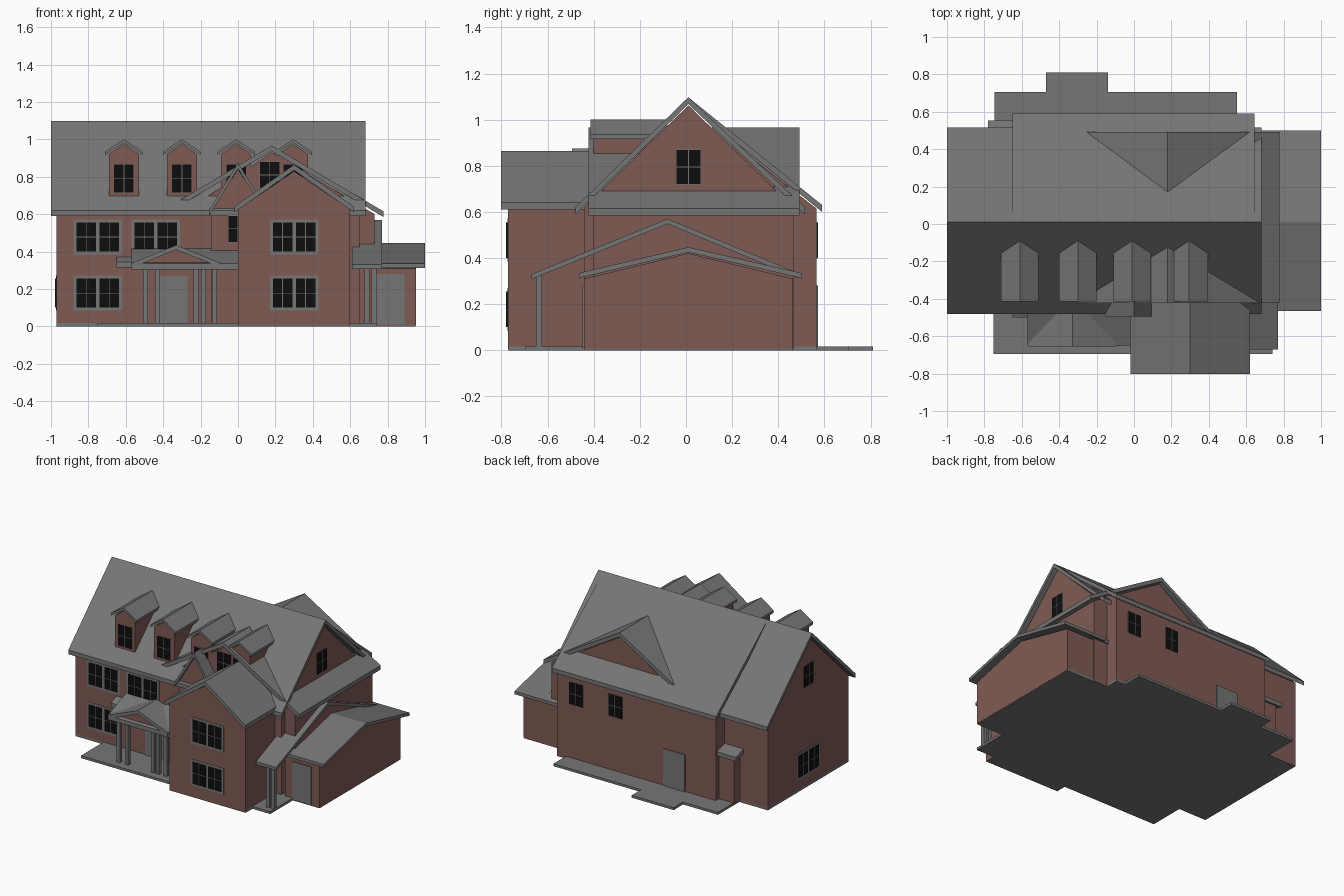
import bpy, bmesh

if "Cube" in bpy.data.objects:
    bpy.data.objects.remove(bpy.data.objects["Cube"])


def material(name, col):
    m = bpy.data.materials.new(name)
    m.diffuse_color = (*col, 1)
    m.use_nodes = True
    m.node_tree.nodes["Principled BSDF"].inputs["Base Color"].default_value = m.diffuse_color
    return m


GREY = material("roof grey", (0.18, 0.18, 0.18))
WALL = material("wall red brown", (0.215, 0.105, 0.09))
BLACK = material("window black", (0.004, 0.004, 0.004))


def finish(name, bm, mats):
    bmesh.ops.recalc_face_normals(bm, faces=bm.faces)
    me = bpy.data.meshes.new(name)
    bm.to_mesh(me)
    bm.free()
    for m in mats:
        me.materials.append(m)
    ob = bpy.data.objects.new(name, me)
    bpy.context.collection.objects.link(ob)
    return ob


def prism(name, pts, axis, a, b, mat):
    """Extrude a profile along axis: 'x' takes (y, z) points, 'y' takes (x, z)."""
    bm = bmesh.new()
    put = (lambda p, t: (t, p[0], p[1])) if axis == 'x' else (lambda p, t: (p[0], t, p[1]))
    r0 = [bm.verts.new(put(p, a)) for p in pts]
    r1 = [bm.verts.new(put(p, b)) for p in pts]
    n = len(pts)
    bm.faces.new(r0)
    bm.faces.new(r1)
    for i in range(n):
        j = (i + 1) % n
        bm.faces.new((r0[i], r0[j], r1[j], r1[i]))
    return finish(name, bm, [mat])


def box(name, x0, x1, y0, y1, z0, z1, mat):
    return prism(name, [(x0, z0), (x1, z0), (x1, z1), (x0, z1)], 'y', y0, y1, mat)


def roof(name, top, axis, a, b, t=0.03):
    """Roof slab following a top line, t thick."""
    under = [(u, z - t) for u, z in reversed(top)]
    return prism(name, top + under, axis, a, b, GREY)


def gable_walls(name, u0, u1, z0, eave, apex, axis, a, b, c=None):
    c = (u0 + u1) / 2 if c is None else c
    return prism(name, [(u0, z0), (u1, z0), (u1, eave), (c, apex), (u0, eave)], axis, a, b, WALL)


def window(name, cx, cy, z0, z1, facing, panes=1):
    """Frame plate, black sashes and glazing bars lying on a wall."""
    bm = bmesh.new()
    turn = {'front': lambda u, d: (cx + u, cy - d), 'back': lambda u, d: (cx - u, cy + d),
            'left': lambda u, d: (cx - d, cy - u), 'right': lambda u, d: (cx + d, cy + u)}[facing]

    def plate(u0, u1, w0, w1, d, mi):
        q = [[bm.verts.new((*turn(u, dd), w)) for u, w in
              ((u0, w0), (u1, w0), (u1, w1), (u0, w1))] for dd in (-0.002, d)]
        fs = [bm.faces.new(q[0]), bm.faces.new(q[1])]
        for i in range(4):
            j = (i + 1) % 4
            fs.append(bm.faces.new((q[0][i], q[0][j], q[1][j], q[1][i])))
        for f in fs:
            f.material_index = mi

    m = 0.016 if panes == 2 else 0.002
    h = 0.052 + (0.0615 if panes == 2 else 0)
    plate(-h - m, h + m, z0 - m, z1 + m, 0.003, 0)
    for u in ([-0.0615, 0.0615] if panes == 2 else [0]):
        plate(u - 0.052, u + 0.052, z0, z1, 0.0055, 1)
        plate(u - 0.002, u + 0.002, z0, z1, 0.0075, 0)
        zm = (z0 + z1) / 2
        plate(u - 0.052, u + 0.052, zm - 0.002, zm + 0.002, 0.0075, 0)
    finish(name, bm, [GREY, BLACK])


# Ground slabs and terraces
for i, s in enumerate([(-0.97, 0.73, -0.44, 0.465), (-0.63, 0.62, 0.4, 0.565), (0, 0.6, -0.77, -0.4),
                       (0.7, 0.95, -0.44, 0.465), (-0.75, 0.74, -0.695, -0.4),
                       (-0.745, 0.55, 0.4, 0.705), (-0.47, -0.14, 0.6, 0.81)]):
    box(f"ground_slab_{i}", *s, 0, 0.017, GREY)

# Main house
Z = 0.004
gable_walls("main_walls", -0.44, 0.465, Z, 0.62, 1.062, 'x', -0.97, 0.65, 0.01)
roof("main_roof", [(-0.48, 0.62), (0.01, 1.097), (0.515, 0.62)], 'x', -1, 0.683)
prism("rear_walls", [(0.2, Z), (0.565, Z), (0.565, 0.615), (0.2, 0.9)], 'x', -0.63, 0.62, WALL)
roof("rear_roof", [(0.01, 1.097), (0.59, 0.63)], 'x', -0.65, 0.643)

# Cross gable running front to back, reaching over the right side
gable_walls("cross_walls", -0.3, 0.73, Z, 0.6, 0.93, 'y', -0.4, 0.467, 0.18)
roof("cross_roof", [(-0.32, 0.67), (0.18, 0.967), (0.778, 0.615)], 'y', -0.422, 0.492)

# Front wing
gable_walls("wing_walls", 0, 0.6, Z, 0.625, 0.83, 'y', -0.772, -0.38)
roof("wing_roof", [(-0.02, 0.64), (0.3, 0.865), (0.62, 0.64)], 'y', -0.803, -0.38)

# Narrow steep bay beside the wing
gable_walls("bay_walls", -0.145, 0.145, Z, 0.62, 0.84, 'y', -0.47, -0.3)
roof("bay_roof", [(-0.155, 0.62), (0, 0.875), (0.155, 0.62)], 'y', -0.495, -0.25)

# Dormers
for i, x in enumerate((-0.61, -0.30, -0.01, 0.295)):
    gable_walls(f"dormer_walls_{i}", x - 0.08, x + 0.08, 0.69, 0.92, 0.975, 'y', -0.4, -0.12)
    roof(f"dormer_roof_{i}", [(x - 0.1, 0.935), (x, 1.0), (x + 0.1, 0.935)], 'y', -0.415, -0.08, 0.018)
    window(f"dormer_window_{i}", x, -0.4, 0.715, 0.865, 'front')

# Entrance portico with shed roof on the left
roof("porch_shed_roof", [(-0.65, 0.335), (-0.42, 0.425)], 'x', -0.57, 0.0)
roof("porch_end_roof", [(-0.5, 0.345), (-0.42, 0.38)], 'x', -0.65, -0.55)
prism("portico_pediment", [(-0.52, 0.31), (-0.12, 0.31), (-0.12, 0.335), (-0.33, 0.41), (-0.52, 0.335)],
      'y', -0.63, -0.43, WALL)
roof("portico_roof", [(-0.565, 0.34), (-0.33, 0.435), (-0.095, 0.34)], 'y', -0.655, -0.43, 0.025)
for i, x in enumerate((-0.495, -0.43, -0.225, -0.185, -0.125)):
    box(f"portico_column_{i}", x - 0.013, x + 0.013, -0.64, -0.614, 0.01, 0.33, GREY)
box("front_door", -0.42, -0.27, -0.447, -0.43, 0.01, 0.27, GREY)

# Right side porch
roof("side_porch_roof", [(-0.67, 0.33), (-0.08, 0.57), (0.485, 0.335)], 'x', 0.61, 0.77, 0.022)
for i, x in enumerate((0.69, 0.728)):
    box(f"side_porch_column_{i}", x - 0.013, x + 0.013, -0.65, -0.624, 0.01, 0.33, GREY)

# Garage
gable_walls("garage_walls", -0.442, 0.465, Z, 0.31, 0.42, 'x', 0.68, 0.952, 0.01)
roof("garage_roof", [(-0.465, 0.335), (0.01, 0.447), (0.5, 0.335)], 'x', 0.66, 1.0, 0.022)
box("garage_door", 0.74, 0.89, -0.449, -0.43, 0.01, 0.28, GREY)

# Rear closet with canopy, and rear door
box("rear_closet", -0.75, -0.62, 0.45, 0.53, Z, 0.34, WALL)
roof("rear_canopy", [(0.45, 0.39), (0.553, 0.36)], 'x', -0.78, -0.62)
box("rear_door", -0.39, -0.22, 0.55, 0.572, 0.01, 0.28, GREY)

# Windows on the walls
for name, x, y, z in (("left_upper", -0.75, -0.44, 0.4), ("left_lower", -0.75, -0.44, 0.1),
                      ("middle_upper", -0.44, -0.44, 0.4), ("wing_upper", 0.3, -0.772, 0.4),
                      ("wing_lower", 0.3, -0.772, 0.1)):
    window(name + "_window", x, y, z, z + 0.155, 'front', 2)
window("bay_window", -0.0, -0.47, 0.45, 0.6, 'front')
window("cross_gable_window", 0.17, -0.4, 0.74, 0.88, 'front')
window("left_attic_window", -0.97, 0.01, 0.72, 0.868, 'left')
window("left_lower_side_window", -0.97, 0.01, 0.1, 0.255, 'left', 2)
window("right_attic_window", 0.65, 0.01, 0.72, 0.868, 'right')
window("rear_window_a", 0.47, 0.565, 0.4, 0.555, 'back')
window("rear_window_b", 0.16, 0.565, 0.4, 0.555, 'back')
